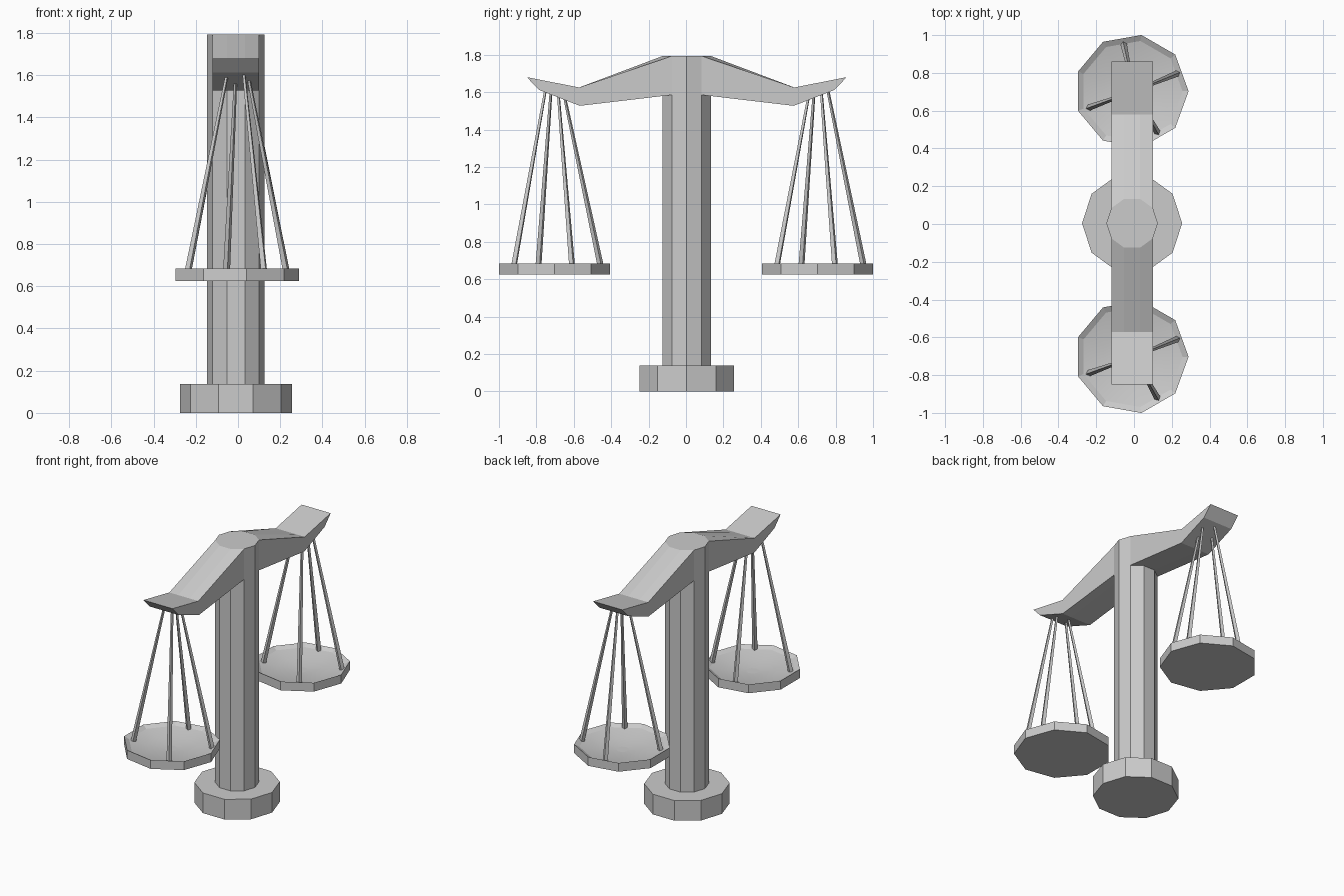
import bpy, bmesh
from math import cos, sin, pi, radians
from mathutils import Vector

if "Cube" in bpy.data.objects:
    bpy.data.objects.remove(bpy.data.objects["Cube"])

CX, CY = -0.01, 0.004      # axis of the post
PAN_Y = 0.703              # distance of the pans from the middle


def make_object(name, verts, faces):
    mesh = bpy.data.meshes.new(name)
    mesh.from_pydata(verts, [], faces)
    bm = bmesh.new()
    bm.from_mesh(mesh)
    bmesh.ops.recalc_face_normals(bm, faces=bm.faces)
    bm.to_mesh(mesh)
    bm.free()
    obj = bpy.data.objects.new(name, mesh)
    bpy.context.collection.objects.link(obj)
    return obj


def lathe(name, sides, rings, x, y):
    """Stack of regular polygons (radius, z), capped at both ends."""
    verts = [(x + r * cos(2 * pi * i / sides), y + r * sin(2 * pi * i / sides), z)
             for r, z in rings for i in range(sides)]
    faces = [(k * sides + i, k * sides + (i + 1) % sides,
              (k + 1) * sides + (i + 1) % sides, (k + 1) * sides + i)
             for k in range(len(rings) - 1) for i in range(sides)]
    last = (len(rings) - 1) * sides
    faces += [tuple(range(sides)), tuple(range(last, last + sides))]
    return make_object(name, verts, faces)


def strand(name, bottom, top, r1, r2):
    """Thin tapered four-sided strand between two points."""
    a, b = Vector(bottom), Vector(top)
    obj = lathe(name, 4, [(r1, 0), (r2, (b - a).length)], 0, 0)
    obj.rotation_euler = (b - a).to_track_quat('Z', 'Y').to_euler()
    obj.location = a


# Ten-sided foot and post
lathe("base", 10, [(0.265, 0), (0.265, 0.138)], CX, CY)
lathe("post", 10, [(0.136, 0.138), (0.136, 1.793)], CX, CY)

# Beam arms grow out of three faces of the post and kick up at the tip
ANGLES = [radians(a) for a in (36, 72, 108, 144)]
PROFILE = [(None, 1.793), (0.575, 1.625), (0.855, 1.68),
           (0.79, 1.612), (0.572, 1.527), (None, 1.585)]


def beam_arm(name, side):
    n = len(PROFILE)
    verts = []
    for a in ANGLES:
        for y, z in PROFILE:
            yy = 0.136 * sin(a) if y is None else y
            verts.append((CX + 0.136 * cos(a), CY + side * yy, z))
    faces = [(c * n + i, c * n + i + 1, (c + 1) * n + i + 1, (c + 1) * n + i)
             for c in range(3) for i in range(n - 1)]
    # side walls, split into an inner and an outer quad
    for c in (0, 3):
        o = c * n
        faces += [(o, o + 1, o + 4, o + 5), (o + 1, o + 2, o + 3, o + 4)]
    make_object(name, verts, faces)


# Where the four strands meet the pan, relative to its centre
HANGERS = [(0.232, 0.095), (-0.24, -0.087), (0.125, -0.22), (-0.055, 0.25)]

for label, side in (("right", 1), ("left", -1)):
    beam_arm("beam_arm_" + label, side)
    y = side * PAN_Y
    # Nine-sided shallow dish
    pan = lathe("pan_" + label, 9,
                [(0.302, 0.625), (0.302, 0.685), (0.27, 0.668),
                 (0.16, 0.645), (0.04, 0.638)], -0.013, y)
    for p in pan.data.polygons[18:36]:
        p.use_smooth = True
    for i, (dx, dy) in enumerate(HANGERS):
        top_y = y + 0.22 * dy
        top_z = 1.527 + (abs(top_y) - 0.572) * 0.39 + 0.012
        strand(f"strand_{label}_{i + 1}", (dx, y + dy, 0.655),
               (0.22 * dx, top_y, top_z), 0.017, 0.008)
